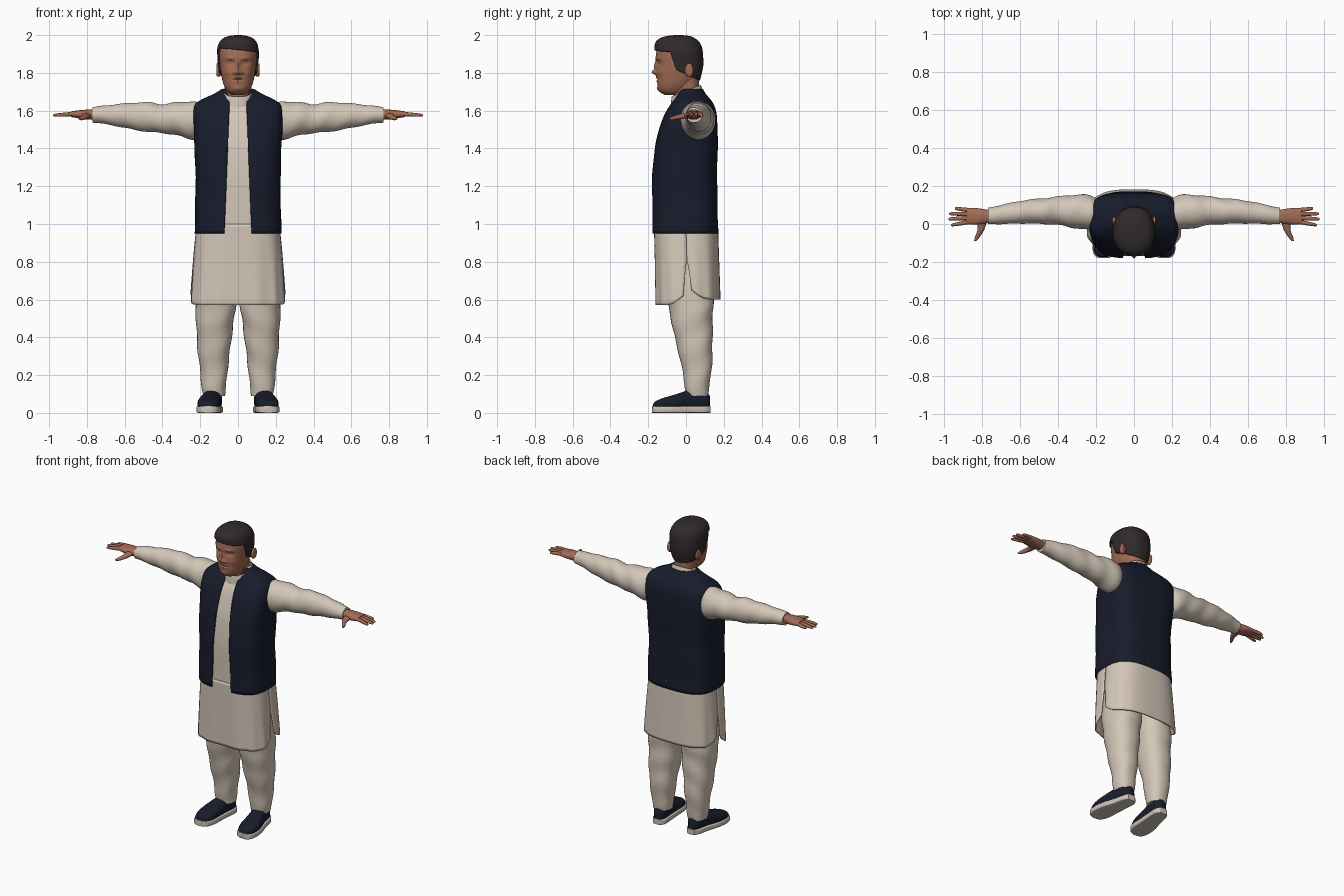
import bpy, bmesh
from math import sin, cos, pi, exp, copysign, radians
from mathutils import Vector

if "Cube" in bpy.data.objects:
    bpy.data.objects.remove(bpy.data.objects["Cube"])


def material(name, rgb):
    m = bpy.data.materials.new(name)
    m.use_nodes = True
    m.diffuse_color = (*rgb, 1)
    bsdf = m.node_tree.nodes["Principled BSDF"]
    bsdf.inputs["Base Color"].default_value = (*rgb, 1)
    bsdf.inputs["Roughness"].default_value = 0.8
    return m


CREAM = material("cream cloth", (.66, .57, .48))
NAVY = material("navy cloth", (.009, .012, .025))
SKIN = material("skin", (.36, .15, .09))
HAIR = material("dark hair", (.03, .024, .023))
SOLE = material("pale sole", (.6, .53, .47))


def oval(a, u0, u1, v0, v1, n):
    """Point on a superellipse that fills the given ranges."""
    c, s = cos(a), sin(a)
    u = copysign(abs(c) ** (2 / n), c)
    v = copysign(abs(s) ** (2 / n), s)
    return (u0 + u1 + u * (u1 - u0)) / 2, (v0 + v1 + v * (v1 - v0)) / 2


def smooth(rings, steps):
    """Catmull-Rom interpolation of ring tuples."""
    r = [rings[0], *rings, rings[-1]]
    out = []
    for i in range(1, len(r) - 2):
        for k in range(steps):
            t = k / steps
            out.append([b + t / 2 * (c - a + t * (2*a - 5*b + 4*c - d + t * (3*(b - c) + d - a)))
                        for a, b, c, d in zip(*r[i - 1:i + 3])])
    return out + [list(rings[-1])]


def loft(bm, rings, axis="z", side=1, n=2, sides=36, steps=5, cap=True, fold=0, freq=40, slope=0):
    """Skin rings (w, u0, u1, v0, v1[, n]) placed along an axis."""
    rows = []
    for ring in smooth(rings, steps):
        w, u0, u1, v0, v1 = ring[:5]
        power = ring[5] if len(ring) > 5 else n
        row = []
        for k in range(sides):
            a = 2 * pi * k / sides
            g = fold * sin(w * freq + 2.5 * cos(a + 1)) * (u1 - u0)
            u, v = oval(a, u0 - g, u1 + g, v0 - g, v1 + g, power)
            h = w + slope * (v - (v0 + v1) / 2)
            x, y, z = {"x": (h, u, v), "y": (u, h, v), "z": (u, v, h)}[axis]
            row.append(bm.verts.new((x * side, y, z)))
        rows.append(row)
    for p, q in zip(rows, rows[1:]):
        for k in range(sides):
            j = (k + 1) % sides
            bm.faces.new((p[k], p[j], q[j], q[k]))
    if cap:
        bm.faces.new(rows[0][::-1])
        bm.faces.new(rows[-1])
    bmesh.ops.recalc_face_normals(bm, faces=bm.faces)


def cut(bm, planes, rule):
    """Slice along planes, then drop the faces chosen by the rule."""
    for co, no in planes:
        bmesh.ops.bisect_plane(bm, geom=bm.verts[:] + bm.edges[:] + bm.faces[:],
                               plane_co=co, plane_no=no)
    dead = [f for f in bm.faces if rule(f.calc_center_median())]
    bmesh.ops.delete(bm, geom=dead, context="FACES")


def finish(name, bm, mat, thick=0, offset=-1):
    me = bpy.data.meshes.new(name)
    bm.to_mesh(me)
    bm.free()
    me.materials.append(mat)
    me.shade_smooth()
    me.set_sharp_from_angle(angle=radians(50))
    ob = bpy.data.objects.new(name, me)
    bpy.context.collection.objects.link(ob)
    if thick:
        mod = ob.modifiers.new("thickness", "SOLIDIFY")
        mod.thickness, mod.offset = thick, offset
    return ob


def simple(name, mat, rings, thick=0, **kw):
    bm = bmesh.new()
    loft(bm, rings, **kw)
    return finish(name, bm, mat, thick)


def body(z, rx, front, back, n=2.3, inset=0):
    return (z, inset - rx, rx - inset, front + inset, back - inset, n)


# Torso: open waistcoat over a long shirt
torso = [(.95, .23, -.178, .172, 3), (1.1, .226, -.18, .167, 3), (1.25, .225, -.18, .165, 3),
         (1.4, .23, -.166, .167, 3.2), (1.5, .235, -.142, .168, 3.5), (1.58, .236, -.115, .163, 3.5),
         (1.63, .228, -.085, .147, 3.3), (1.66, .19, -.062, .128, 2.8),
         (1.688, .13, -.048, .105, 2.3), (1.715, .085, -.04, .09, 2)]
bm = bmesh.new()
loft(bm, [body(*t) for t in torso], sides=64, cap=False, fold=.003, freq=25)
cut(bm, [(Vector((s * .05, 0, 1.5)), Vector((s, 0, .04))) for s in (-1, 1)],
    lambda c: c.y < 0 and abs(c.x) < .05 + .04 * (1.5 - c.z))
finish("waistcoat", bm, NAVY, .01)
simple("shirt_body", CREAM, [body(*t, inset=.013) for t in torso], sides=48)
simple("shirt_collar", CREAM, [body(1.62, .1, -.082, .1), body(1.665, .088, -.08, .09),
                               body(1.705, .08, -.076, .079)], .008, cap=False, slope=.4)

# Shirt skirt: front and back panels with side slits and rounded hem corners
for name, start, hem in (("shirt_skirt_front", pi, .57), ("shirt_skirt_back", 0, .6)):
    bm = bmesh.new()
    rows, cols, count = [], 60, 24
    for i in range(count + 1):
        row = []
        for k in range(cols + 1):
            s = 2 * k / cols - 1
            low = hem + .05 * abs(s) ** 8
            z = 1 + (low - 1) * i / count
            t = (1 - z) / .43
            gap = .06 * max(0, (.8 - z) / .2)
            a = start + pi / 2 + s * (pi / 2 - gap)
            rx = .212 + .038 * t ** .7 + .003 * t * sin(13 * a)
            x, y = oval(a, -rx, rx, -.166 + .008 * t + .003 * t * sin(11 * a), .165 + .015 * t, 2.9)
            row.append(bm.verts.new((x, y, z)))
        rows.append(row)
    for p, q in zip(rows, rows[1:]):
        for k in range(cols):
            bm.faces.new((p[k], p[k + 1], q[k + 1], q[k]))
    finish(name, bm, CREAM, .008, 0)

# Head: lofted skull with the face pressed into it
bm = bmesh.new()
skull = [(1.682, .03, -.11, -.03), (1.7, .055, -.138, 0), (1.73, .073, -.15, .03),
         (1.77, .085, -.154, .06), (1.81, .092, -.156, .075), (1.85, .097, -.157, .08),
         (1.885, .1, -.16, .082), (1.925, .1, -.153, .08), (1.96, .085, -.13, .06),
         (1.985, .05, -.09, .03)]
loft(bm, [body(*r) for r in skull], sides=96, steps=8)
# Dents and bumps: x, z, width, height, depth (positive goes inward)
dents = [(.038, 1.852, .021, .013, .014), (0, 1.803, .017, .013, -.024), (0, 1.835, .011, .026, -.013),
         (.022, 1.8, .008, .008, -.008), (.04, 1.878, .022, .007, -.005), (0, 1.766, .028, .004, .006),
         (0, 1.774, .024, .005, -.006), (0, 1.757, .022, .005, -.005), (0, 1.715, .022, .012, -.007),
         (.058, 1.8, .018, .018, -.005), (.038, 1.852, .012, .006, -.006)]
for v in bm.verts:
    if v.co.y < -.05:
        v.co.y += sum(d * exp(-((abs(v.co.x) - x) / w) ** 2 - ((v.co.z - z) / h) ** 2)
                      for x, z, w, h, d in dents)
finish("head", bm, SKIN)
simple("neck", SKIN, [body(1.62, .07, -.065, .075), body(1.7, .067, -.068, .07),
                      body(1.79, .07, -.075, .068)])

# Hair: shell around the skull, trimmed along brow, temples and nape
bm = bmesh.new()
shell = [(1.73, .08, -.15, .062), (1.77, .094, -.16, .077), (1.81, .102, -.163, .087),
         (1.86, .108, -.165, .092), (1.92, .11, -.168, .088), (1.96, .1, -.162, .072),
         (1.985, .076, -.135, .045), (1.997, .04, -.09, .01), (2, .01, -.05, -.03)]
loft(bm, [body(*r) for r in shell], sides=72, steps=6, fold=.004, freq=60)
brow = Vector((0, 0, 1.922)), Vector((.1, 0, 1))
temple = Vector((0, -.052, 1.82)), Vector((0, 1, .35))
nape = Vector((0, -.05, 1.815)), Vector((0, .45, 1))


def under(c, plane):
    return (c - plane[0]).dot(plane[1]) < 0


cut(bm, [brow, temple, nape],
    lambda c: under(c, nape) or (under(c, brow) and under(c, temple)))
finish("hair", bm, HAIR, .014)

# Paired parts
sleeve = [(.19, .0, .125, 1.465, 1.63), (.232, -.03, .152, 1.447, 1.648), (.32, -.02, .153, 1.468, 1.645),
          (.4, -.005, .145, 1.482, 1.634), (.48, 0, .135, 1.488, 1.645), (.58, .003, .125, 1.505, 1.64),
          (.68, 0, .105, 1.525, 1.63), (.77, 0, .085, 1.538, 1.618)]
palm = [(.74, .01, .07, 1.555, 1.605), (.79, .002, .078, 1.553, 1.606),
        (.84, -.004, .085, 1.559, 1.602), (.885, 0, .084, 1.567, 1.596)]
thumb = [(.02, .775, .83, 1.56, 1.59), (-.03, .79, .826, 1.555, 1.582),
         (-.07, .815, .84, 1.549, 1.57), (-.09, .832, .844, 1.552, 1.562)]
# Fingers: base y, tip x, tip y
fingers = [(.011, .965, -.006), (.032, .98, .026), (.053, .976, .054), (.073, .945, .082)]
leg = [(.09, .07, .185, 0, .115), (.13, .064, .192, -.005, .122), (.2, .058, .198, -.015, .132),
       (.3, .046, .21, -.035, .14), (.4, .034, .218, -.06, .14), (.5, .02, .222, -.08, .142),
       (.6, .008, .225, -.1, .145), (.8, 0, .2, -.12, .145)]
# Footprint: y, inner x, outer x, height of the upper
foot = [(-.18, .135, .182, .045), (-.166, .11, .208, .062), (-.12, .092, .22, .08),
        (-.05, .088, .213, .1), (.03, .083, .188, .124), (.1, .08, .172, .118), (.13, .1, .152, .09)]

for label, s in (("left", 1), ("right", -1)):
    simple(label + "_sleeve", CREAM, sleeve, axis="x", side=s, fold=.016, freq=48)
    simple(label + "_trouser_leg", CREAM, leg, side=s, n=2.3, fold=.014, freq=38)
    simple(label + "_shoe_sole", SOLE, [(y, a, b, 0, .036) for y, a, b, h in foot],
           axis="y", side=s, n=7)
    simple(label + "_shoe_upper", NAVY, [(y * .97, a + .005, b - .005, .012, h) for y, a, b, h in foot],
           axis="y", side=s, n=2.4)
    simple(label + "_ear", SKIN, [(.085, .0, .03, 1.79, 1.835), (.1, -.006, .036, 1.78, 1.848),
                                  (.112, -.002, .038, 1.783, 1.85), (.115, .006, .03, 1.795, 1.84)],
           axis="x", side=s, sides=20)
    bm = bmesh.new()
    loft(bm, palm, "x", s, n=2.4, sides=24)
    loft(bm, thumb, "y", s, sides=16)
    for y, tx, ty in fingers:
        rings = []
        for t, r in ((0, .0115), (.5, .0105), (.9, .008), (1, .003)):
            x, yc, z = .87 + (tx - .87) * t, y + (ty - y) * t, 1.583 - .008 * t
            rings.append((x, yc - r, yc + r, z - r, z + r))
        loft(bm, rings, "x", s, sides=14, steps=4)
    finish(label + "_hand", bm, SKIN)
